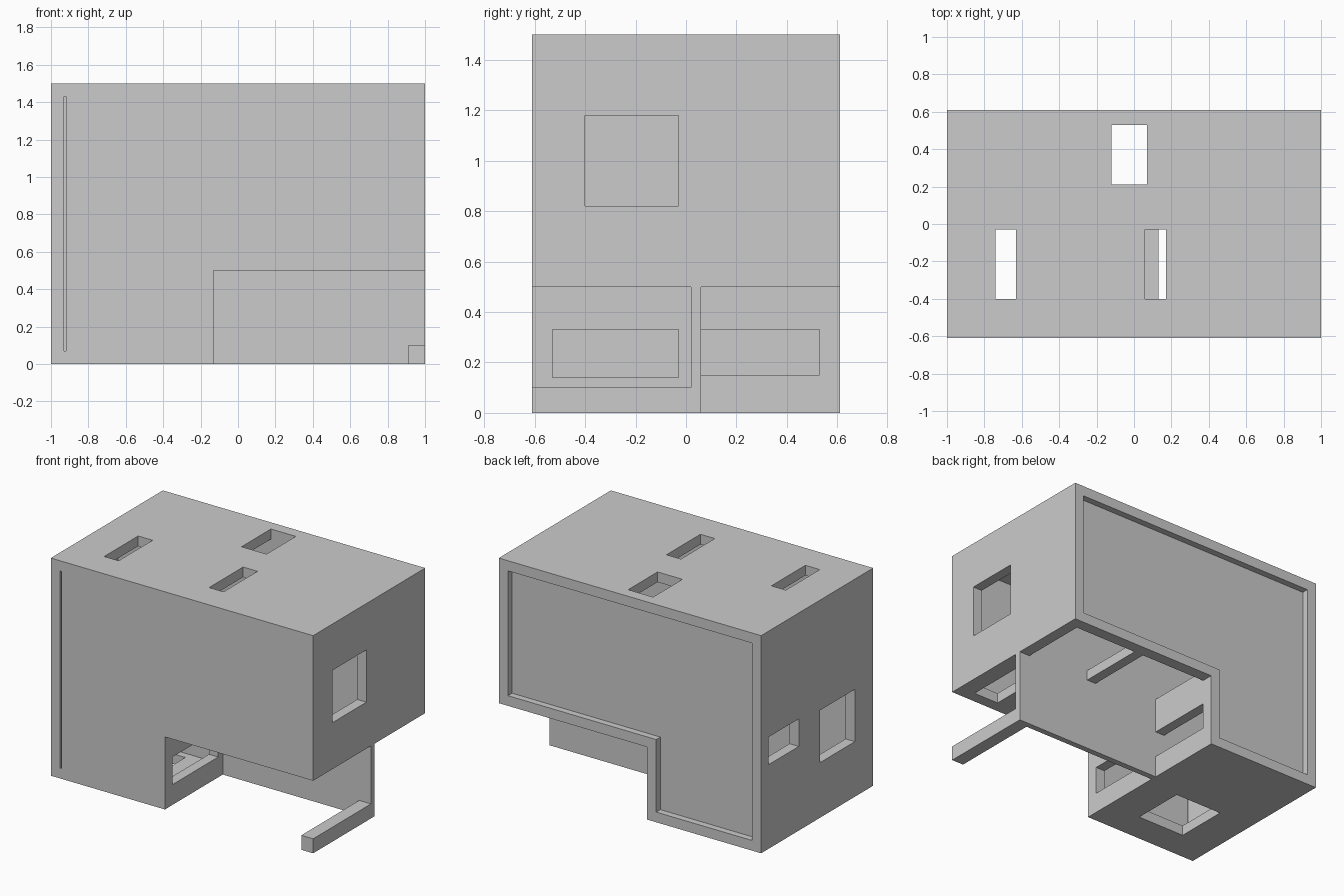
import bpy, bmesh

if "Cube" in bpy.data.objects:
    bpy.data.objects.remove(bpy.data.objects["Cube"])

T = 0.07                 # wall thickness
X, Y, H = 1.0, 0.61, 1.5  # half width, half depth, height
NX, NZ = -0.13, 0.5      # lower corner cut-out: side and ceiling
MY0, MY1 = 0.02, 0.06    # middle divider


def panel(name, axis, span, u, v, holes=()):
    """Flat slab across `axis`; holes are (u0, u1, v0, v1) openings in its plane."""
    us = sorted({*u, *[c for h in holes for c in h[:2] if u[0] < c < u[1]]})
    vs = sorted({*v, *[c for h in holes for c in h[2:] if v[0] < c < v[1]]})

    def solid(i, j):
        if not (0 <= i < len(us) - 1 and 0 <= j < len(vs) - 1):
            return False
        cu, cv = (us[i] + us[i + 1]) / 2, (vs[j] + vs[j + 1]) / 2
        return not any(a < cu < b and c < cv < d for a, b, c, d in holes)

    bm = bmesh.new()

    def vert(i, j, w):
        co = [us[i], vs[j]]
        co.insert(axis, w)
        return bm.verts.new(co)

    lo, hi = span
    for i in range(len(us) - 1):
        for j in range(len(vs) - 1):
            if not solid(i, j):
                continue
            ring = [(i, j), (i + 1, j), (i + 1, j + 1), (i, j + 1)]
            for w in span:
                bm.faces.new([vert(*p, w) for p in ring])
            for k, (di, dj) in enumerate([(0, -1), (1, 0), (0, 1), (-1, 0)]):
                if not solid(i + di, j + dj):
                    p, q = ring[k], ring[(k + 1) % 4]
                    bm.faces.new([vert(*p, lo), vert(*q, lo), vert(*q, hi), vert(*p, hi)])
    bmesh.ops.remove_doubles(bm, verts=bm.verts, dist=1e-5)
    bmesh.ops.recalc_face_normals(bm, faces=bm.faces)
    mesh = bpy.data.meshes.new(name)
    bm.to_mesh(mesh)
    bm.free()
    ob = bpy.data.objects.new(name, mesh)
    bpy.context.collection.objects.link(ob)
    return ob


# Front sheet with its narrow slot, recessed back sheet, full-size divider
panel("front_panel", 1, (-Y, -0.56), (-X, X), (0, H),
      [(NX, X, 0, NZ), (-0.93, -0.92, T, H - T)])
panel("back_panel", 1, (0.53, 0.565), (-X + T, X - T), (T, H - T),
      [(NX - T, X, 0, NZ + T)])
panel("middle_divider", 1, (MY0, MY1), (-X, X), (0, H))

# Front and back compartments: depth range plus the openings in each wall
rooms = {
    "front": dict(y=(-0.56, MY0),
                  top=[(-0.74, -0.63, -0.40, -0.03), (0.06, 0.17, -0.40, -0.03)],
                  left=[(-0.41, -0.03, 0.38, 0.74)],
                  right=[(-0.40, -0.03, 0.82, 1.18)],
                  notch=[(-0.53, -0.03, 0.14, 0.33)],
                  step=[(0.13, 0.37, -0.53, -0.03), (0.69, 0.88, -0.53, -0.03)],
                  floor=[(-0.74, -0.38, -0.40, -0.03)]),
    "back": dict(y=(MY1, Y),
                 top=[(-0.12, 0.07, 0.21, 0.53)],
                 left=[(0.20, 0.53, 0.58, 0.77)],
                 right=[],
                 notch=[(MY1, 0.53, 0.15, 0.33)],
                 step=[(NX, 0.37, MY1, 0.53), (0.44, 0.92, MY1, 0.53)],
                 floor=[]),
}
for side, r in rooms.items():
    y = r["y"]
    panel(side + "_roof", 2, (H - T, H), (-X, X), y, r["top"])
    panel(side + "_left_wall", 0, (-X, -X + T), y, (0, H - T), r["left"])
    panel(side + "_right_wall", 0, (X - T, X), y, (NZ, H - T), r["right"])
    panel(side + "_lower_wall", 0, (NX - T, NX), y, (0, NZ), r["notch"])
    panel(side + "_upper_floor", 2, (NZ, NZ + T), (NX - T, X - T), y, r["step"])
    panel(side + "_lower_floor", 2, (0, T), (-X + T, NX - T), y, r["floor"])

# Foot rail below the overhang
panel("foot_rail", 1, (-Y, MY0), (0.91, X), (0, 0.1))
